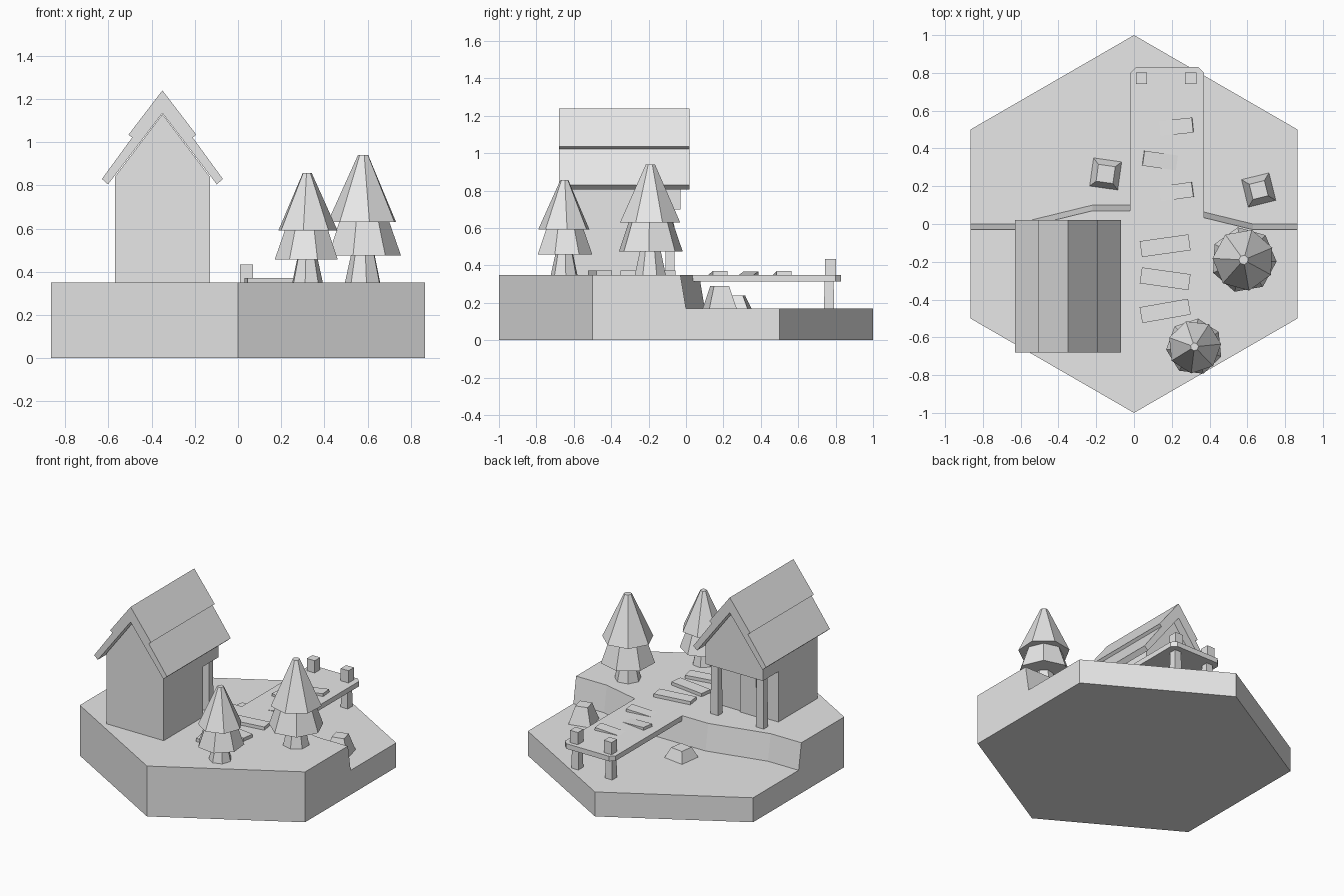
import bpy, bmesh
from math import radians, sin, cos, pi
from mathutils import Matrix, Vector

if "Cube" in bpy.data.objects:
    bpy.data.objects.remove(bpy.data.objects["Cube"], do_unlink=True)

grey = bpy.data.materials.new("plain_grey")
grey.use_nodes = True
COLOUR = (0.8, 0.8, 0.8, 1)
grey.diffuse_color = COLOUR
grey.node_tree.nodes["Principled BSDF"].inputs["Base Color"].default_value = COLOUR


def finish(name, bm):
    bmesh.ops.recalc_face_normals(bm, faces=bm.faces)
    mesh = bpy.data.meshes.new(name)
    bm.to_mesh(mesh)
    bm.free()
    mesh.materials.append(grey)
    obj = bpy.data.objects.new(name, mesh)
    bpy.context.collection.objects.link(obj)
    return obj


def loft(name, *rings):
    """Closed solid through rings of matching points."""
    bm = bmesh.new()
    loops = [[bm.verts.new(p) for p in ring] for ring in rings]
    n = len(loops[0])
    for low, high in zip(loops, loops[1:]):
        for i in range(n):
            j = (i + 1) % n
            bm.faces.new((low[i], low[j], high[j], high[i]))
    bm.faces.new(loops[0][::-1])
    bm.faces.new(loops[-1])
    return finish(name, bm)


def extrude_y(name, profile, y0, y1):
    return loft(name, [(x, y0, z) for x, z in profile], [(x, y1, z) for x, z in profile])


def extrude_z(name, outline, z0, z1):
    return loft(name, [(x, y, z0) for x, y in outline], [(x, y, z1) for x, y in outline])


def box(name, centre, size, top=1.0, turn=0, tilt=0):
    """Box, optionally tapered towards the top, turned and tilted."""
    sx, sy, sz = (s / 2 for s in size)
    corners = [(-sx, -sy), (sx, -sy), (sx, sy), (-sx, sy)]
    obj = loft(name, [(x, y, -sz) for x, y in corners],
               [(x * top, y * top, sz) for x, y in corners])
    obj.data.transform(Matrix.Translation(centre) @ Matrix.Rotation(radians(turn), 4, 'Z')
                       @ Matrix.Rotation(radians(tilt), 4, 'Y'))
    return obj


def ring(centre, radius, z, sides, turn):
    return [(centre[0] + radius * cos(turn + 2 * pi * i / sides),
             centre[1] + radius * sin(turn + 2 * pi * i / sides), z) for i in range(sides)]


# Terrain: low hexagonal slab and raised front half with a sloping bank
W, GROUND, WATER = 0.866, 0.35, 0.17
extrude_z("lower_ground", [(0, -1), (W, -.5), (W, .5), (0, 1), (-W, .5), (-W, -.5)], 0, WATER)
shore = [(W, 0), (.63, 0), (.22, .1), (-.22, .1), (-W + .236, 0), (-W, 0)]
front = [(-W, -.5), (0, -1), (W, -.5)]
loft("raised_ground",
     [(x, y, WATER) for x, y in front + shore],
     [(x, y, GROUND) for x, y in front + [(x, y - .03) for x, y in shore]])

# House: main body, overhanging gable, posts and door
CX = -.35
extrude_y("house_body", [(CX - .22, GROUND), (CX + .22, GROUND), (CX + .22, .84),
                         (CX, 1.13), (CX - .22, .84)], -.63, -.2)
extrude_y("porch_gable", [(CX - .22, .7), (CX + .22, .7), (CX + .22, .84),
                          (CX, 1.13), (CX - .22, .84)], -.2, -.03)
for side, label in ((-1, "right"), (1, "left")):
    box(f"porch_post_{label}", (CX + side * .175, -.085, .525), (.06, .05, .35), top=.85)
box("door", (CX, -.197, .49), (.13, .025, .28), top=.9)

# Roof: two overlapping layers on each slope
half = [(.157, 1.035), (.14, 1.022), (.28, .83), (.252, .805)]
roof = ([(CX, 1.24)] + [(CX + x, z) for x, z in half] + [(CX, 1.135)]
        + [(CX - x, z) for x, z in reversed(half)])
extrude_y("roof", roof, -.68, .02)


# Trees: tapered trunk with two faceted tiers
def tree(name, centre, scale, turn):
    def tier(part, levels, twist):
        loft(f"{name}_{part}", *[ring(centre, r * scale, GROUND + z * scale, 7, turn + twist)
                                 for r, z in levels])
    tier("trunk", [(.085, 0), (.05, .16)], 0)
    tier("lower_tier", [(.175, .125), (.1, .34)], pi / 7)
    tier("upper_tier", [(.165, .28), (.025, .59)], 0)


tree("large_tree", (.58, -.19), 1, .4)
tree("small_tree", (.32, -.65), .86, .1)

# Dock: chamfered deck, legs and bollards
extrude_z("dock_deck", [(-.02, .01), (.37, .01), (.37, .8), (.34, .83), (.01, .83), (-.02, .8)],
          .315, GROUND)
for x, label in ((.04, "right"), (.30, "left")):
    box(f"dock_leg_{label}", (x, .765, .25), (.055, .055, .17), top=.85)
    box(f"bollard_{label}", (x, .772, .39), (.06, .06, .09))

# Planks: tilted ones on the dock, flat ones along the path
for i, (y, turn, tilt) in enumerate(((.165, 8, -6.5), (.33, -8, 6), (.51, 6, -6.5))):
    box(f"dock_plank_{i + 1}", (.18, y, .345), (.265, .08, .02), turn=turn, tilt=tilt)
for i, (y, turn) in enumerate(((-.115, 8), (-.29, -8), (-.46, 10))):
    box(f"path_plank_{i + 1}", (.165, y, .36), (.26, .085, .025), turn=turn)

# Rocks in the shallows
box("left_rock", (.66, .18, .23), (.15, .15, .12), top=.55, turn=14)
box("right_rock", (-.15, .265, .205), (.15, .15, .07), top=.6, turn=-8)
